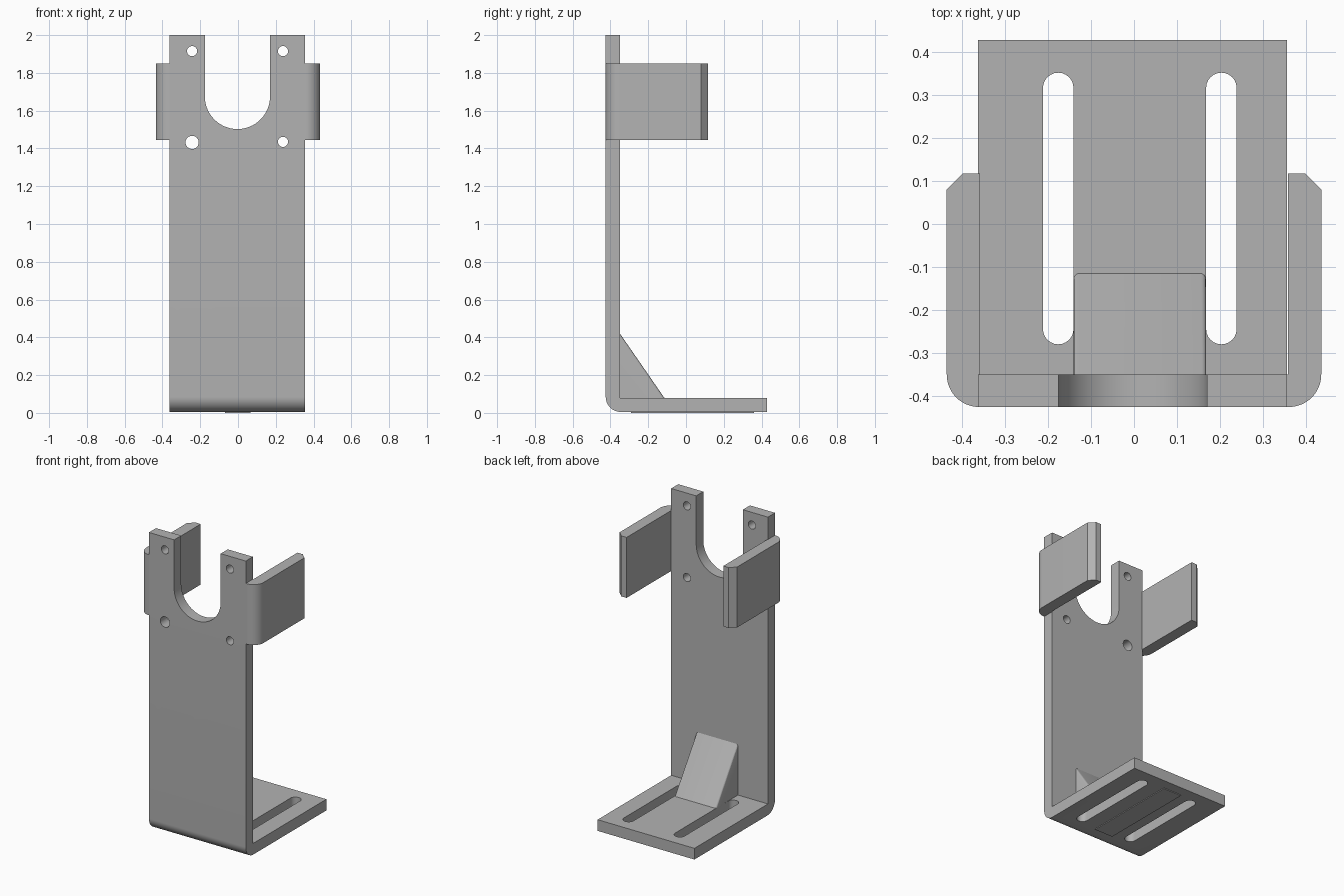
import bpy, bmesh, math

if "Cube" in bpy.data.objects:
    bpy.data.objects.remove(bpy.data.objects["Cube"])

grey = bpy.data.materials.new("plain_grey")
grey.diffuse_color = (0.45, 0.45, 0.45, 1)
grey.use_nodes = True
grey.node_tree.nodes["Principled BSDF"].inputs["Base Color"].default_value = grey.diffuse_color


def arc(cx, cy, r, a0, a1, n=16):
    """Points on an arc, angles in degrees."""
    return [(cx + r * math.cos(math.radians(a0 + (a1 - a0) * i / n)),
             cy + r * math.sin(math.radians(a0 + (a1 - a0) * i / n))) for i in range(n + 1)]


def prism(name, pts, axis, lo, hi, bevel_normal=None):
    """Extrude a 2D outline along an axis; the outline uses the other two axes in order."""
    place = {"x": lambda a, b, t: (t, a, b),
             "y": lambda a, b, t: (a, t, b),
             "z": lambda a, b, t: (a, b, t)}[axis]
    bm = bmesh.new()
    low = [bm.verts.new(place(a, b, lo)) for a, b in pts]
    high = [bm.verts.new(place(a, b, hi)) for a, b in pts]
    n = len(pts)
    bm.faces.new(low)
    bm.faces.new(high)
    for i in range(n):
        j = (i + 1) % n
        bm.faces.new((low[i], low[j], high[j], high[i]))
    bmesh.ops.recalc_face_normals(bm, faces=bm.faces[:])
    if bevel_normal:
        # round the side edges of the sloping face
        slope = max(bm.faces, key=lambda f: f.normal.dot(bevel_normal))
        edges = [e for e in slope.edges
                 if abs(e.verts[0].co.x - e.verts[1].co.x) < 1e-6]
        bmesh.ops.bevel(bm, geom=edges, offset=0.012, segments=4,
                        profile=0.5, affect='EDGES')
    mesh = bpy.data.meshes.new(name)
    bm.to_mesh(mesh)
    bm.free()
    mesh.materials.append(grey)
    ob = bpy.data.objects.new(name, mesh)
    bpy.context.collection.objects.link(ob)
    return ob


def combine(target, other, operation):
    """Apply a boolean and remove the helper."""
    mod = target.modifiers.new("combine", 'BOOLEAN')
    mod.object, mod.operation, mod.solver = other, operation, 'EXACT'
    bpy.context.view_layer.objects.active = target
    bpy.ops.object.modifier_apply(modifier=mod.name)
    bpy.data.objects.remove(other)


# Bent upright and foot, as one L profile
profile = arc(-0.345, 0.085, 0.08, 180, 270) + [
    (0.428, 0.005), (0.428, 0.08), (-0.35, 0.08), (-0.35, 2.0), (-0.425, 2.0)]
bracket = prism("bracket", profile, "x", -0.362, 0.355)

# Side wings, with a rounded front bend and a chamfered rear edge
for s in (-1, 1):
    outline = [(0.35, -0.425)] + arc(0.36, -0.35, 0.075, -90, 0) + [
        (0.435, 0.08), (0.398, 0.117), (0.358, 0.117), (0.358, -0.35), (0.35, -0.35)]
    wing = prism("wing", [(s * x, y) for x, y in outline], "z", 1.445, 1.85)
    combine(bracket, wing, 'UNION')

# Wedge gusset between upright and foot
gusset = prism("gusset", [(-0.36, 0.07), (-0.108, 0.07), (-0.35, 0.42), (-0.36, 0.42)],
               "x", -0.14, 0.167, bevel_normal=(0, 0.82, 0.57))
combine(bracket, gusset, 'UNION')

# U-shaped notch at the top
notch = arc(-0.003, 1.675, 0.1725, 180, 360, 32) + [(0.1695, 2.1), (-0.1755, 2.1)]
combine(bracket, prism("notch", notch, "y", -0.5, -0.3), 'DIFFERENCE')

# Screw holes
for x, z, r in [(-0.243, 1.915, 0.027), (0.238, 1.915, 0.027),
                (-0.243, 1.432, 0.035), (0.238, 1.435, 0.027)]:
    hole = prism("hole", arc(x, z, r, 0, 360, 24)[:-1], "y", -0.5, -0.3)
    combine(bracket, hole, 'DIFFERENCE')

# Long slots in the foot
for x in (-0.176, 0.203):
    slot = arc(x, 0.316, 0.0355, 0, 180, 12) + arc(x, -0.244, 0.0355, 180, 360, 12)
    combine(bracket, prism("slot", slot, "z", -0.1, 0.079 + 0.02), 'DIFFERENCE')

# Thin pad under the foot
pad = prism("under_pad", [(-0.07, -0.29), (0.065, -0.29), (0.065, 0.36), (-0.07, 0.36)],
            "z", 0.0, 0.006)

for ob in (bracket, pad):
    bpy.ops.object.select_all(action='DESELECT')
    ob.select_set(True)
    bpy.context.view_layer.objects.active = ob
    bpy.ops.object.shade_smooth_by_angle(angle=math.radians(30))
